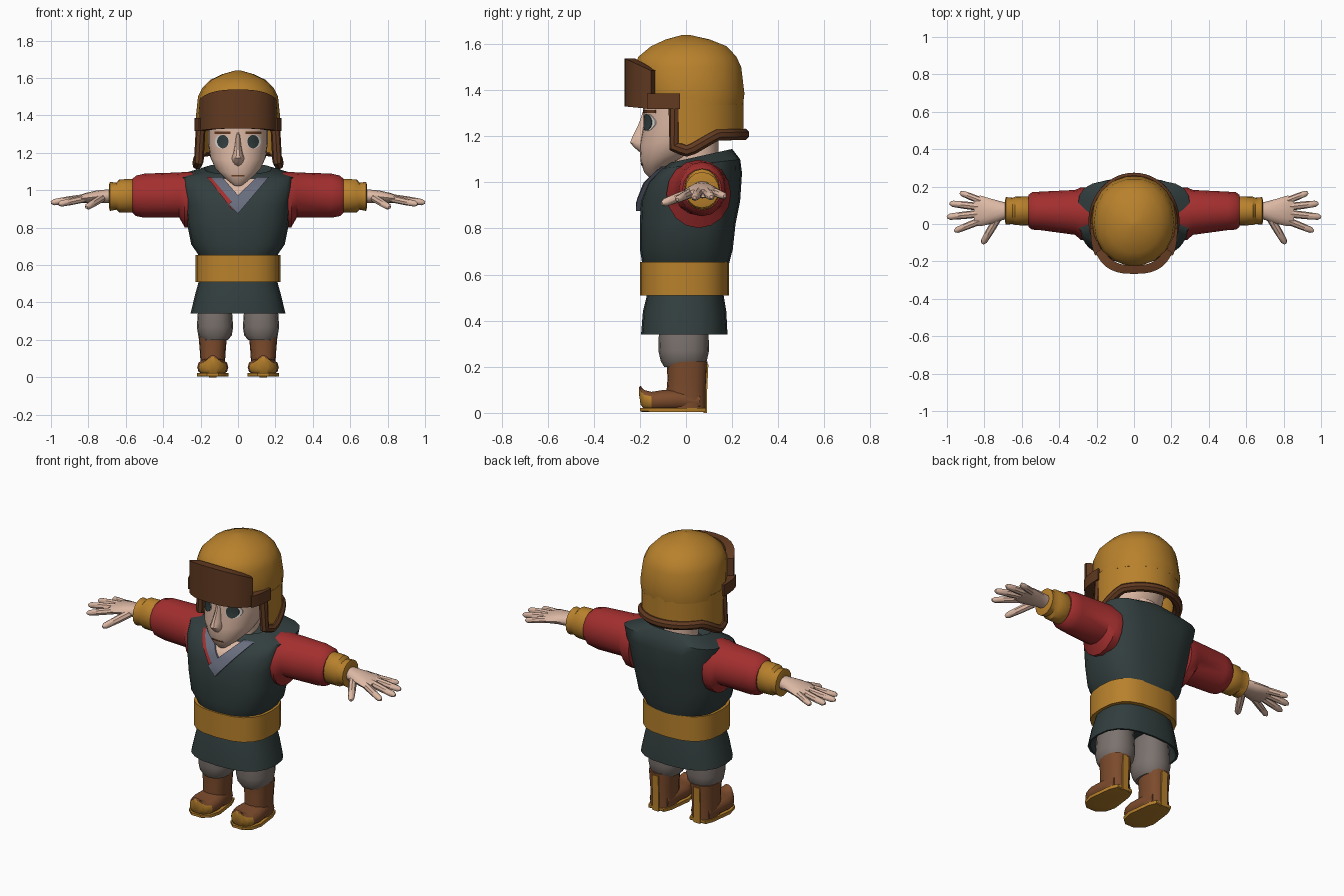
import bpy, bmesh, math
from mathutils import Vector
from mathutils.bvhtree import BVHTree

if "Cube" in bpy.data.objects:
    bpy.data.objects.remove(bpy.data.objects["Cube"])


def paint(name, r, g, b):
    m = bpy.data.materials.new(name)
    m.diffuse_color = (r, g, b, 1)
    m.use_nodes = True
    m.node_tree.nodes["Principled BSDF"].inputs["Base Color"].default_value = m.diffuse_color
    return m


GOLD = paint("gold_cloth", .48, .22, .025)
RED = paint("red_cloth", .37, .028, .028)
DARK = paint("dark_cloth", .032, .048, .048)
FUR = paint("dark_brown_fur", .12, .042, .015)
LEATHER = paint("brown_leather", .20, .07, .025)
SKIN = paint("skin", .72, .48, .37)
GREY = paint("grey_trousers", .20, .17, .155)
SLATE = paint("slate_collar", .14, .155, .21)
WHITE = paint("eye_white", .75, .72, .70)


def skin(name, rings, *mats):
    """Bridge closed rings of points and cap both ends."""
    bm = bmesh.new()
    vs = [[bm.verts.new(p) for p in r] for r in rings]
    n = len(vs[0])
    for a, b in zip(vs, vs[1:]):
        for i in range(n):
            bm.faces.new((a[i], a[(i + 1) % n], b[(i + 1) % n], b[i]))
    bm.faces.new(vs[0])
    bm.faces.new(vs[-1])
    bmesh.ops.recalc_face_normals(bm, faces=bm.faces)
    me = bpy.data.meshes.new(name)
    bm.to_mesh(me)
    bm.free()
    for m in mats:
        me.materials.append(m)
    ob = bpy.data.objects.new(name, me)
    bpy.context.collection.objects.link(ob)
    return ob


def unit(t, p=2):
    c, s = math.cos(t), math.sin(t)
    return (math.copysign(abs(c) ** (2 / p), c), math.copysign(abs(s) ** (2 / p), s))


def hoop(zf, zb, rx, yf, yb, p=2, cx=0, n=20):
    """Upright ring, tilted from height zf at the front to zb at the back."""
    pts = []
    for i in range(n):
        u, v = unit(math.tau * i / n, p)
        pts.append((cx + rx * u, (yf + yb) / 2 + (yb - yf) / 2 * v, zf + (zb - zf) * (v + 1) / 2))
    return pts


def limb(name, rows, mat, side, n=16):
    """Sideways loft from rows of x, z centre, z radius, y centre, y radius."""
    skin(name, [[(side * x, yc + ry * math.cos(math.tau * i / n), zc + rz * math.sin(math.tau * i / n))
                 for i in range(n)] for x, zc, rz, yc, ry in rows], mat)


def tube(name, pts, radii, mat):
    cu = bpy.data.curves.new(name, 'CURVE')
    cu.dimensions, cu.bevel_depth, cu.bevel_resolution, cu.use_fill_caps = '3D', 1, 2, True
    sp = cu.splines.new('POLY')
    sp.points.add(len(pts) - 1)
    for q, p, r in zip(sp.points, pts, radii):
        q.co, q.radius = (*p, 1), r
    tmp = bpy.data.objects.new(name + "_path", cu)
    bpy.context.collection.objects.link(tmp)
    me = bpy.data.meshes.new_from_object(tmp.evaluated_get(bpy.context.evaluated_depsgraph_get()))
    bpy.data.objects.remove(tmp)
    me.materials.clear()
    me.materials.append(mat)
    bpy.context.collection.objects.link(bpy.data.objects.new(name, me))


def lerp(x, pts):
    for (a, b), (c, d) in zip(pts, pts[1:]):
        if x <= c:
            return b + (d - b) * max(0, (x - a) / (c - a))
    return pts[-1][1]


def arc_shell(name, t0, t1, n, rx, ry, cy, p, low, high, thick, mat):
    """Curved wall along an arc; low and high give edge heights from y."""
    rings = []
    for i in range(n + 1):
        u, v = unit(t0 + (t1 - t0) * i / n, p)
        y = cy + ry * v
        inner = ((rx - thick) * u, cy + (ry - thick) * v)
        rings.append([(rx * u, y, low(y)), (rx * u, y, high(y)), (*inner, high(y)), (*inner, low(y))])
    skin(name, rings, mat)


def drape(name, target, rows, mat, lift):
    """Thin plate of (x, z) rows laid on the front of a target."""
    tree = BVHTree.FromPolygons([v.co for v in target.data.vertices],
                                [tuple(f.vertices) for f in target.data.polygons])
    rings = []
    for row in rows:
        pts = []
        for x, z in row:
            hit = tree.ray_cast(Vector((x, -1, z)), Vector((0, 1, 0)))[0]
            pts.append(Vector((x, (hit.y if hit else 0) - lift, z)))
        rings.append(pts + [p + Vector((0, lift + .003, 0)) for p in reversed(pts)])
    skin(name, rings, mat)


def band(a, b, c, d, n=8, m=3):
    """Grid of points between edge a-b and edge c-d."""
    a, b, c, d = map(Vector, (a, b, c, d))
    return [[tuple(a.lerp(b, i / n).lerp(c.lerp(d, i / n), j / m)) for j in range(m + 1)] for i in range(n + 1)]


def disc(x, z, rx, rz):
    return [[(x + rx * math.cos(k) * j / 3, z + rz * math.sin(k)) for j in range(-3, 4)]
            for k in [math.radians(d) for d in range(-84, 85, 24)]]


# Tunic, belt and skirt
tunic = skin("tunic", [hoop(*r) for r in (
    (.62, .62, .20, -.18, .18, 2.5), (.66, .66, .215, -.192, .19, 2.5), (.71, .71, .25, -.2, .203, 2.6),
    (.82, .82, .272, -.2, .215, 2.6), (.92, .92, .283, -.196, .235, 2.7), (1.0, 1.04, .30, -.165, .243, 3),
    (1.06, 1.10, .302, -.105, .235, 3.5), (1.085, 1.145, .18, -.07, .2, 2.2),
    (1.05, 1.11, .14, -.04, .16, 2))], DARK)
skin("belt", [hoop(z, z, r, -.2 + e, .187 - e, 2.6) for z, r, e in (
    (.51, .21, .015), (.51, .228, 0), (.655, .228, 0), (.655, .21, .015))], GOLD)
skin("skirt", [hoop(z, z, r, f, b, 2.5) for z, r, f, b in (
    (.44, .20, -.155, .145), (.34, .243, -.183, .168), (.34, .254, -.195, .18),
    (.44, .23, -.187, .175), (.53, .205, -.165, .16))], DARK)

# Crossed collar with the red lining beside it
drape("throat", tunic, band((-.10, 1.06), (-.01, .94), (.10, 1.06), (.01, .94)), SKIN, .004)
drape("lining", tunic, band((-.165, 1.07), (-.03, .895), (-.11, 1.07), (.01, .92)), RED, .008)
drape("collar_under", tunic, band((-.145, 1.07), (.0, .90), (-.085, 1.07), (.02, .95)), SLATE, .013)
drape("collar_over", tunic, band((.165, 1.07), (0, .875), (.10, 1.07), (-.05, .925)), SLATE, .02)

# Head and face
skin("neck", [hoop(z, z, .09, -.05, .14) for z in (1.0, 1.2)], SKIN)
head = skin("head", [hoop(*r, 2.2, n=24) for r in (
    (1.022, 1.12, .045, -.16, .0), (1.045, 1.14, .085, -.182, .05), (1.09, 1.16, .125, -.197, .1),
    (1.16, 1.2, .15, -.202, .13), (1.25, 1.26, .16, -.185, .15), (1.40, 1.40, .16, -.19, .15))], SKIN)
skin("nose", [hoop(z, z, r, f, -.15, n=10) for z, r, f in (
    (1.13, .015, -.20), (1.15, .03, -.225), (1.172, .034, -.245), (1.20, .024, -.234),
    (1.25, .016, -.208), (1.31, .012, -.187))], SKIN)
drape("mouth", head, band((-.035, 1.082), (.035, 1.082), (-.035, 1.074), (.035, 1.074), 6, 1), LEATHER, .003)
for s in (-1, 1):
    drape("eye_white", head, disc(s * .085, 1.26, .039, .037), WHITE, .003)
    drape("iris", head, disc(s * .081, 1.26, .031, .036), DARK, .006)
    drape("eyebrow", head, band((s * .04, 1.315), (s * .125, 1.315), (s * .04, 1.30), (s * .125, 1.30), 5, 1), FUR, .004)

# Hat: dome, ear flaps, fur edge and turned-up brim
skin("hat_dome", [hoop(z, z, r, f, b, 2.1, n=18) for z, r, f, b in (
    (1.335, .222, -.2, .25), (1.385, .226, -.215, .257), (1.50, .214, -.225, .243), (1.545, .192, -.21, .222),
    (1.59, .148, -.155, .18), (1.62, .085, -.09, .105), (1.64, .015, -.015, .015))], GOLD)
FLAP = math.asin(.277)


def flap_edge(y):
    return lerp(y, ((-.05, 1.155), (.01, 1.135), (.13, 1.205), (.3, 1.21)))


arc_shell("ear_flaps", -FLAP, math.pi + FLAP, 32, .225, .235, .015, 2, flap_edge, lambda y: 1.36, .03, GOLD)
edge = []
for i in range(33):
    u, v = unit(-FLAP + (math.pi + 2 * FLAP) * i / 32)
    y = .015 + .235 * v
    edge.append((.218 * u, y, flap_edge(y)))
edge = [(edge[0][0] - .01, -.05, 1.34)] + edge + [(edge[-1][0] + .01, -.05, 1.34)]
tube("flap_fur", edge, [.026] * len(edge), FUR)
arc_shell("brim", math.radians(206), math.radians(334), 14, .222, .245, -.022, 2.6,
          lambda y: lerp(y, ((-.27, 1.33), (-.12, 1.315))),
          lambda y: lerp(y, ((-.27, 1.54), (-.12, 1.47))), .045, FUR)
for t in (180, 330):
    arc_shell("brim_end", math.radians(t), math.radians(t + 30), 5, .232, .245, -.025, 2.6,
              lambda y: 1.318, lambda y: 1.385, .04, FUR)

for s in (-1, 1):
    # Arms and hands
    limb("sleeve", ((.24, .95, .148, .055, .14), (.285, .95, .148, .055, .14), (.315, .975, .12, .062, .12),
                    (.50, .971, .118, .07, .103), (.545, .97, .108, .07, .1), (.565, .97, .09, .07, .085)), RED, s)
    limb("cuff", ((.55, .97, .08, .07, .07), (.565, .97, .09, .07, .078), (.635, .97, .088, .07, .076),
                  (.65, .968, .072, .07, .07), (.685, .967, .078, .07, .074), (.69, .967, .06, .07, .055)), GOLD, s)
    limb("palm", ((.66, .968, .04, .07, .042), (.70, .968, .036, .07, .048), (.76, .965, .033, .068, .066),
                  (.82, .958, .026, .07, .082), (.855, .952, .018, .07, .076)), SKIN, s, 12)
    for base, tip, r in (((.82, .125, .957), (.93, .168, .94), .019), ((.83, .092, .957), (.985, .11, .937), .021),
                         ((.83, .055, .957), (1.0, .037, .934), .021), ((.82, .018, .955), (.96, -.038, .925), .020),
                         ((.73, .03, .957), (.81, -.105, .908), .022)):
        a, b = Vector(base), Vector(tip)
        pts = [a.lerp(b, f) for f in (0, .5, .9, 1)]
        tube("finger", [(s * p.x, p.y, p.z) for p in pts], [r * f for f in (1, .95, .8, .35)], SKIN)

    # Legs
    skin("trouser_leg", [hoop(z, z, r, -.01 - e, -.01 + e, 2.3, s * .123, 16) for z, r, e in (
        (.20, .07, .085), (.225, .09, .1), (.27, .097, .11), (.34, .092, .108), (.50, .08, .1))], GREY)

    # Boots with gold soles, toes and heel stripes
    cx = s * .135
    skin("boot_shaft", [hoop(z, z, r, f, b, 2.4, cx, 16) for z, r, f, b in (
        (.012, .066, -.08, .088), (.09, .066, -.085, .088), (.15, .07, -.08, .09),
        (.222, .076, -.085, .094), (.222, .05, -.06, .07))], LEATHER)
    foot = skin("boot_foot", [[(cx + w * unit(math.tau * i / 14, 2.5)[0], y,
                                (lo + hi) / 2 + (hi - lo) / 2 * unit(math.tau * i / 14, 2.5)[1]) for i in range(14)]
                              for y, w, lo, hi in (
        (.06, .06, .008, .09), (-.03, .074, .008, .105), (-.10, .083, .008, .10), (-.15, .074, .008, .092),
        (-.182, .052, .014, .10), (-.197, .03, .035, .118), (-.203, .012, .075, .112))], LEATHER, GOLD)
    for f in foot.data.polygons:
        f.material_index = int(f.center.y < -.16 and f.normal.y < -.35 and f.center.z < .1)
    skin("sole", [[(cx + w * u, y * k, z) for u, y, w in (
        (1, .085, .05), (1, .04, .068), (1, -.10, .085), (1, -.16, .07), (1, -.195, .03),
        (-1, -.195, .03), (-1, -.16, .07), (-1, -.10, .085), (-1, .04, .068), (-1, .085, .05))]
        for z, k in ((.003, .97), (.008, 1.02), (.022, 1.02))], GOLD)
    skin("heel_stripe", [[(cx + x, y + e, z) for x, y in ((-.02, .075), (.02, .075), (.02, .092), (-.02, .092))]
                         for z, e in ((.0, 0), (.10, 0), (.21, .005))], GOLD)

# Smooth shading with crisp edges
bpy.ops.object.select_all(action='SELECT')
bpy.context.view_layer.objects.active = tunic
bpy.ops.object.shade_smooth_by_angle(angle=math.radians(40))
